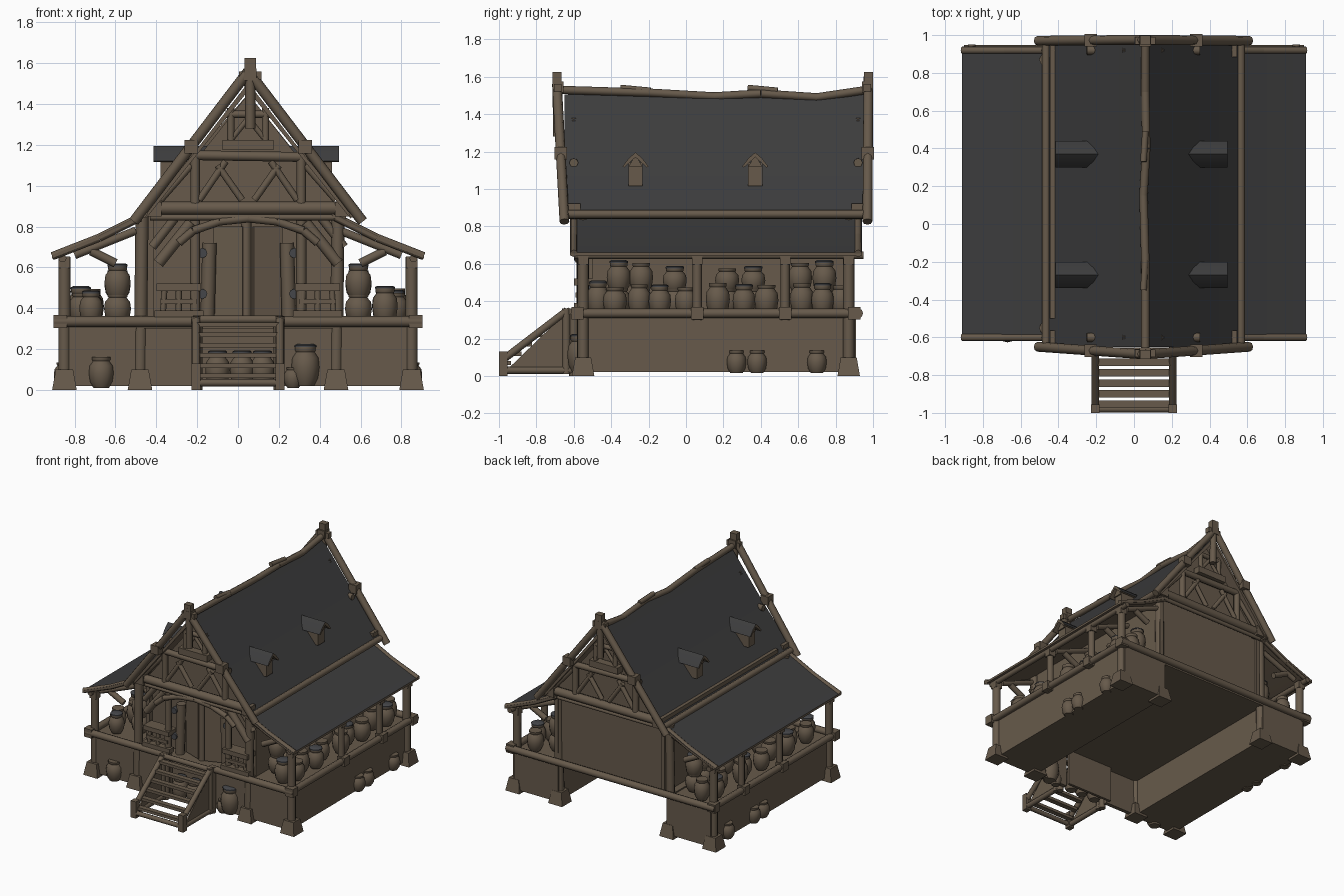
import bpy, bmesh, math, random
from mathutils import Vector, Matrix
random.seed(4)

def mat(name, c):
    m = bpy.data.materials.new(name)
    m.diffuse_color = (*c, 1)
    return m
WOOD = mat("weathered wood", (0.135, 0.102, 0.070))
ROOF = mat("charcoal roof", (0.046, 0.046, 0.047))
IRON = mat("slate iron", (0.060, 0.062, 0.068))
CX = 0.05          # the gable is slightly off centre

# ---------- helpers ----------
def beam(bm, a, b, r=0.025, n=8, taper=1.0):
    a, b = Vector(a), Vector(b)
    d = b - a
    M = Matrix.Translation((a + b) / 2) @ d.to_track_quat('Z', 'Y').to_matrix().to_4x4()
    bmesh.ops.create_cone(bm, cap_ends=True, segments=n, radius1=r, radius2=r * taper,
                          depth=d.length, matrix=M)

def path(bm, pts, r):
    for a, b in zip(pts, pts[1:]):
        beam(bm, a, b, r)

def box(bm, lo, hi, rot=0):
    lo, hi = Vector(lo), Vector(hi)
    s = hi - lo
    bmesh.ops.create_cube(bm, size=1, matrix=Matrix.Translation((lo + hi) / 2)
                          @ Matrix.Rotation(rot, 4, 'Z') @ Matrix.Diagonal((*s, 1)))

def knob(bm, c, s=0.035):
    box(bm, [v - s for v in c], [v + s for v in c])

def prism(bm, pts, t0, t1, axis='y'):
    put = (lambda p, t: (p[0], t, p[1])) if axis == 'y' else (lambda p, t: (t, p[0], p[1]))
    A = [bm.verts.new(put(p, t0)) for p in pts]
    B = [bm.verts.new(put(p, t1)) for p in pts]
    bm.faces.new(A)
    bm.faces.new(B[::-1])
    for i in range(len(pts)):
        j = (i + 1) % len(pts)
        bm.faces.new((A[i], B[i], B[j], A[j]))

def lathe(bm, prof, x, y, z, n=12):
    rings = [[bm.verts.new((x + r * math.cos(2 * math.pi * k / n), y + r * math.sin(2 * math.pi * k / n), z + h))
              for k in range(n)] for r, h in prof]
    for a, b in zip(rings, rings[1:]):
        for k in range(n):
            bm.faces.new((a[k], a[(k + 1) % n], b[(k + 1) % n], b[k]))
    bm.faces.new(rings[0][::-1])
    bm.faces.new(rings[-1])

def finish(bm, name, mats, rule=None):
    bmesh.ops.recalc_face_normals(bm, faces=bm.faces)
    bm.normal_update()
    for f in bm.faces:
        f.smooth = True
        f.material_index = rule(f) if rule else 0
    for e in bm.edges:
        e.smooth = e.calc_face_angle(0) < 0.9
    me = bpy.data.meshes.new(name)
    bm.to_mesh(me)
    bm.free()
    for m in mats:
        me.materials.append(m)
    bpy.context.collection.objects.link(bpy.data.objects.new(name, me))

new = bmesh.new
topside = lambda f: 1 if f.normal.z > 0.15 else 0

# ---------- base: two side blocks, front wall, floor (hollow, open at the back) ----------
bm = new()
for s in (-1, 1):
    x0, x1 = sorted((s * 0.47, s * 0.85))
    box(bm, (x0, -0.57, 0.02), (x1, 0.91, 0.32))
    x0, x1 = sorted((s * 0.19, s * 0.5))
    box(bm, (x0, -0.57, 0.02), (x1, -0.54, 0.32))
box(bm, (-0.2, -0.52, 0.02), (0.2, -0.5, 0.32))
box(bm, (-0.5, -0.58, 0.30), (0.5, 0.91, 0.33))
finish(bm, "base", [WOOD])

bm = new()   # deck edge logs
for s in (-1, 1):
    beam(bm, (s * 0.87, -0.6, 0.335), (s * 0.87, 0.93, 0.335), 0.025)
    beam(bm, (s * 0.9, -0.59, 0.335), (s * 0.19, -0.59, 0.335), 0.027)
    for y in (-0.58, 0.06, 0.53, 0.9):
        knob(bm, (s * 0.87, y, 0.335), 0.033)
beam(bm, (-0.9, 0.92, 0.335), (0.9, 0.92, 0.335), 0.027)
finish(bm, "deck_logs", [WOOD])

# ---------- posts with stone-like feet ----------
bm = new()
def foot(x, y):
    bmesh.ops.create_cone(bm, cap_ends=True, segments=4, radius1=0.085, radius2=0.06, depth=0.1,
                          matrix=Matrix.Translation((x, y, 0.05)) @ Matrix.Rotation(math.pi / 4, 4, 'Z'))
for s in (-1, 1):
    for y in (-0.55, 0.87):
        beam(bm, (s * 0.85, y, 0.05), (s * 0.85, y, 0.65), 0.03)
        foot(s * 0.85, y)
        foot(s * 0.48, y)
        beam(bm, (s * 0.48, y, 0.05), (s * 0.48 + 0.01, y, 0.86), 0.032)
    for y in (0.06, 0.53):
        beam(bm, (s * 0.85, y, 0.3), (s * 0.85, y, 0.65), 0.025)
    for y in (-0.55, 0.06, 0.53, 0.87):
        knob(bm, (s * 0.85, y, 0.625), 0.028)
        beam(bm, (s * 0.5, y, 0.78), (s * 0.8, y, 0.66), 0.02)
        beam(bm, (s * 0.72, y, 0.68), (s * 0.6, y, 0.62), 0.022)
    # lean-to eave log and end rafters
    beam(bm, (s * 0.86, -0.6, 0.645), (s * 0.86, 0.95, 0.645), 0.02)
    for y in (-0.6, 0.92):
        path(bm, [(s * 0.91, y, 0.655), (s * 0.68, y, 0.745), (s * 0.48, y, 0.845)], 0.02)
finish(bm, "porch_posts", [WOOD])

# ---------- house walls ----------
bm = new()
for x in (-0.43, 0.49):
    box(bm, (x - 0.015, -0.5, 0.32), (x + 0.015, 0.9, 0.92))
prism(bm, [(-0.43, 0.32), (0.49, 0.32), (0.49, 0.9), (CX, 1.45), (-0.43, 0.9)], 0.85, 0.88)
prism(bm, [(-0.43, 0.32), (0.49, 0.32), (0.49, 0.85), (-0.43, 0.85)], -0.46, -0.43)
prism(bm, [(-0.43, 0.84), (0.53, 0.84), (CX, 1.45)], -0.54, -0.51)
finish(bm, "house_walls", [WOOD])

# ---------- roofs ----------
bm = new()
prism(bm, [(CX - 0.52, 0.86), (CX - 0.27, 1.155), (CX, 1.505), (CX + 0.27, 1.155), (CX + 0.52, 0.86),
           (CX + 0.50, 0.84), (CX, 1.465), (CX - 0.50, 0.84)], -0.65, 0.965)
finish(bm, "main_roof", [WOOD, ROOF], topside)
bm = new()
for s in (-1, 1):
    prism(bm, [(s * 0.91, 0.66), (s * 0.68, 0.755), (s * 0.46, 0.865), (s * 0.46, 0.845),
               (s * 0.68, 0.738), (s * 0.91, 0.643)], -0.62, 0.94)
finish(bm, "side_roofs", [WOOD, ROOF], topside)

bm = new()   # ridge, eave logs
path(bm, [(CX + 0.01, -0.69, 1.53), (CX + 0.01, -0.2, 1.515), (CX, 0.15, 1.495),
          (CX + 0.015, 0.4, 1.51), (CX + 0.01, 0.7, 1.49), (CX + 0.01, 0.97, 1.53)], 0.022)
for y in (-0.28, 0.4):
    beam(bm, (CX, y - 0.07, 1.54), (CX + 0.01, y + 0.09, 1.525), 0.017)
for s in (-1, 1):
    beam(bm, (CX + s * 0.515, -0.66, 0.865), (CX + s * 0.515, 0.97, 0.865), 0.023)
finish(bm, "ridge_and_eave_logs", [WOOD])

# ---------- gable frames, front and back ----------
def gable(name, ya, ye, yw):
    bm = new()
    P = lambda dx, z, y=yw: (CX + dx, y, z)
    for s in (-1, 1):
        beam(bm, P(s * 0.56, 0.825, ye), P(0, 1.56, ya), 0.026)
        knob(bm, P(s * 0.28, 1.19, (ya + ye) / 2), 0.033)
        beam(bm, P(s * 0.26, 0.9), P(s * 0.26, 1.15), 0.023)
        beam(bm, P(s * 0.24, 0.93), P(s * 0.11, 1.12), 0.017)
        beam(bm, P(s * 0.03, 0.93), P(s * 0.15, 1.10), 0.017)
        beam(bm, P(s * 0.43, 0.93), P(s * 0.28, 1.10), 0.017)
        beam(bm, P(s * 0.085, 1.2), P(s * 0.085, 1.38), 0.018)
        beam(bm, P(s * 0.08, 1.23), P(0, 1.33), 0.013)
        knob(bm, P(s * 0.46, 0.885), 0.036)
    beam(bm, P(-0.49, 0.89), P(0.49, 0.89), 0.033)
    beam(bm, P(-0.48, 0.845), P(0.48, 0.845), 0.015)
    beam(bm, P(-0.3, 1.15), P(0.3, 1.14), 0.024)
    beam(bm, P(-0.11, 1.35), P(0.11, 1.35), 0.018)
    sy = -0.03 if ya < 0 else 0.03
    lo, hi = sorted((yw - sy, yw + sy))
    box(bm, P(-0.125, 1.175, lo), P(0.125, 1.225, hi))
    yk = ya - math.copysign(0.005, ya)
    beam(bm, P(0.01, 1.28, yk), P(0.01, 1.6, ya), 0.025)
    box(bm, P(-0.018, 1.53, ya - 0.024), P(0.038, 1.625, ya + 0.024))
    knob(bm, P(0.01, 1.545, yk), 0.03)
    for s in (-1, 1):
        knob(bm, P(0.01 + s * 0.035, 1.54, yk), 0.02)
    finish(bm, name, [WOOD])
gable("front_gable_frame", -0.69, -0.65, -0.6)
gable("back_gable_frame", 0.975, 0.97, 0.92)

# ---------- entrance: arch, braces, doors, hinges ----------
bm = new()
path(bm, [(CX + dx, -0.6, z) for dx, z in
          ((-0.34, 0.72), (-0.27, 0.78), (-0.14, 0.825), (0, 0.84), (0.14, 0.825), (0.27, 0.78), (0.34, 0.72))], 0.02)
for s in (-1, 1):
    beam(bm, (CX + s * 0.44, -0.57, 0.62), (CX + s * 0.28, -0.57, 0.82), 0.028)
    beam(bm, (CX + s * 0.47, -0.55, 0.70), (CX + s * 0.36, -0.55, 0.84), 0.022)
    beam(bm, (CX + s * 0.26, -0.56, 0.33), (CX + s * 0.26, -0.56, 0.86), 0.025)
    beam(bm, (CX + s * 0.2, -0.5, 0.33), (CX + s * 0.19, -0.5, 0.72), 0.035)
    beam(bm, (s * 0.2, -0.6, 0.0), (s * 0.2, -0.6, 0.36), 0.025)
finish(bm, "entrance_frame", [WOOD])
bm = new()
for s in (-1, 1):
    x0, x1 = sorted((CX + s * 0.02, CX + s * 0.17))
    box(bm, (x0, -0.5, 0.34), (x1, -0.48, 0.8), s * 0.35)
beam(bm, (CX - 0.01, -0.5, 0.33), (CX - 0.01, -0.5, 0.83), 0.025)
finish(bm, "doors", [WOOD])
bm = new()
for s in (-1, 1):
    for z in (0.47, 0.67):
        beam(bm, (CX + s * 0.225, -0.545, z), (CX + s * 0.225, -0.5, z), 0.025)
finish(bm, "iron_hinges", [IRON])

# ---------- small porch benches ----------
bm = new()
for s in (-1, 1):
    c = CX + s * 0.34
    box(bm, (c - 0.11, -0.6, 0.485), (c + 0.11, -0.5, 0.52))
    box(bm, (c - 0.09, -0.59, 0.42), (c + 0.09, -0.57, 0.445))
    for k in (-1, 0, 1):
        beam(bm, (c + k * 0.08, -0.57, 0.34), (c + k * 0.07, -0.57, 0.5), 0.015)
    box(bm, (c - 0.12, -0.6, 0.355), (c + 0.12, -0.55, 0.39))
finish(bm, "porch_benches", [WOOD])

# ---------- front stairs ----------
bm = new()
for s in (-1, 1):
    x = s * 0.205
    beam(bm, (x, -0.975, 0.09), (x, -0.635, 0.35), 0.02)
    beam(bm, (x, -0.98, 0.03), (x, -0.6, 0.03), 0.02)
    beam(bm, (x, -0.64, 0.01), (x, -0.64, 0.36), 0.022)
    box(bm, (x - 0.022, -1.0, 0.0), (x + 0.022, -0.955, 0.13))
    prism(bm, [(-0.96, 0.03), (-0.64, 0.03), (-0.64, 0.34)], x - 0.005, x + 0.005, 'x')
for i in range(6):
    y, z = -0.955 + i * 0.056, 0.07 + i * 0.05
    box(bm, (-0.2, y - 0.02, z - 0.012), (0.2, y + 0.02, z + 0.01))
beam(bm, (-0.22, -0.98, 0.035), (0.22, -0.98, 0.035), 0.018)
beam(bm, (-0.22, -0.63, 0.345), (0.22, -0.63, 0.345), 0.02)
finish(bm, "front_stairs", [WOOD])

# ---------- dormers ----------
bm, br = new(), new()
for s in (-1, 1):
    for y in (-0.27, 0.37):
        X = lambda d: 0.04 + s * d
        x0, x1 = sorted((X(0.28), X(0.42)))
        box(bm, (x0, y - 0.038, 1.015), (x1, y + 0.038, 1.14))
        prism(bm, [(y - 0.038, 1.12), (y + 0.038, 1.12), (y, 1.18)], X(0.2), X(0.43), 'x')
        prism(br, [(y - 0.07, 1.12), (y - 0.035, 1.165), (y, 1.195), (y + 0.035, 1.165), (y + 0.07, 1.12),
                   (y + 0.06, 1.115), (y, 1.17), (y - 0.06, 1.115)], X(0.18), X(0.455), 'x')
finish(bm, "dormer_bodies", [WOOD])
finish(br, "dormer_roofs", [WOOD, ROOF], topside)

# ---------- pots: tall row, low row, and a few on the ground ----------
PROFILE = [(0.62, 0), (0.9, 0.2), (1.0, 0.48), (0.93, 0.72), (0.66, 0.87), (0.74, 0.91), (0.74, 1.0)]
bm, bl = new(), new()
def pot(x, y, z, r, h, lid=False):
    lathe(bm, [(a * r, b * h) for a, b in PROFILE], x, y, z)
    if lid:
        lathe(bl, [(0.78 * r, 0), (0.78 * r, 0.008), (0.6 * r, 0.014)], x, y, z + h)
for s in (-1, 1):
    for i, y in enumerate((-0.36, -0.24, -0.06, 0.22, 0.36, 0.61, 0.74)):
        pot(s * 0.59, y, 0.33, 0.066, 0.14)
        pot(s * 0.59, y, 0.45, 0.064, 0.155 - 0.03 * (i in (2, 3, 4)), i % 2 == 0)
    for i, y in enumerate((-0.47, -0.38, -0.25, -0.14, 0.0, 0.17, 0.31, 0.43, 0.62, 0.73, 0.83)):
        pot(s * (0.72 + 0.05 * (i % 2)), y, 0.33, 0.055 + 0.01 * random.random(), 0.14 + 0.03 * random.random(), i % 3 == 0)
    for y in (0.27, 0.38, 0.7):
        pot(s * 0.85, y, 0.015, 0.052, 0.12)
pot(-0.67, -0.565, 0.01, 0.062, 0.15)
pot(0.33, -0.565, 0.02, 0.07, 0.19, True)
pot(0.27, -0.57, 0.01, 0.045, 0.1)
for x in (-0.1, 0.02, 0.12):
    pot(x, -0.57, 0.02, 0.06, 0.16, True)
finish(bm, "clay_pots", [WOOD])
finish(bl, "pot_lids", [IRON])
